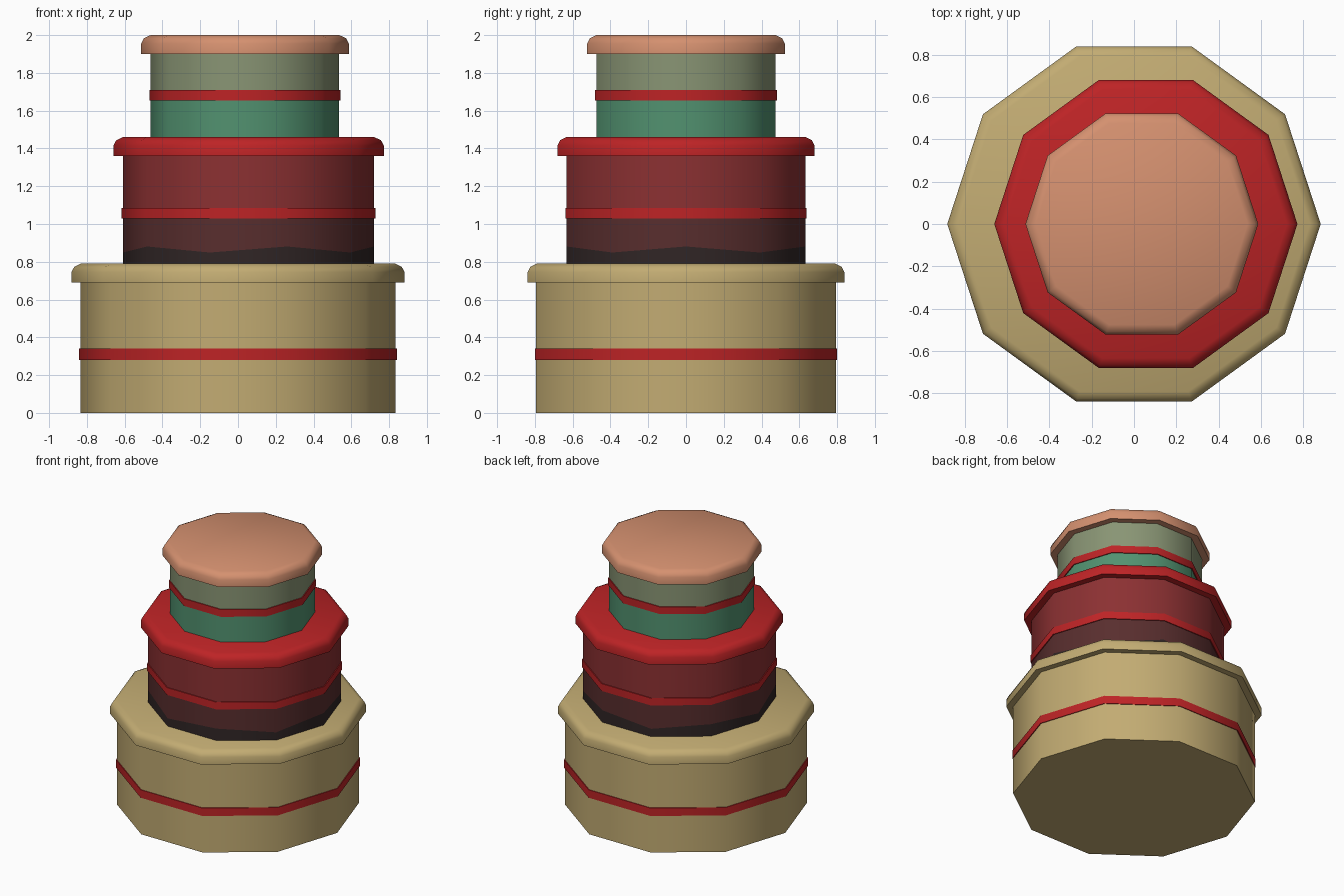
import bpy
import bmesh
import math

cube = bpy.data.objects.get("Cube")
if cube:
    bpy.data.objects.remove(cube, do_unlink=True)

SIDES = 10


def material(name, r, g, b):
    m = bpy.data.materials.new(name)
    m.use_nodes = True
    m.diffuse_color = (r, g, b, 1)
    bsdf = next(n for n in m.node_tree.nodes if n.type == "BSDF_PRINCIPLED")
    bsdf.inputs["Base Color"].default_value = (r, g, b, 1)
    return m


tan = material("tan", 0.54, 0.41, 0.17)
red = material("bright red", 0.51, 0.017, 0.019)
dark_red = material("dark red", 0.26, 0.03, 0.032)
maroon = material("maroon brown", 0.098, 0.027, 0.027)
charcoal = material("charcoal", 0.03, 0.019, 0.019)
salmon = material("salmon", 0.66, 0.28, 0.16)
sage = material("sage", 0.25, 0.30, 0.175)
green = material("green", 0.084, 0.287, 0.162)


def turned(name, cx, profile, mats):
    """Ten-sided solid from (radius, z, wave) rings, one material per strip."""
    bm = bmesh.new()
    rings = []
    for radius, z, wave in profile:
        ring = []
        for i in range(SIDES):
            a = math.tau * i / SIDES
            dz = wave if i % 2 == 0 else -wave
            ring.append(bm.verts.new((cx + radius * math.cos(a),
                                      radius * math.sin(a), z + dz)))
        rings.append(ring)
    for k, (low, high) in enumerate(zip(rings, rings[1:])):
        for i in range(SIDES):
            j = (i + 1) % SIDES
            face = bm.faces.new((low[i], low[j], high[j], high[i]))
            face.material_index = min(k, len(mats) - 1)
    bm.faces.new(rings[0][::-1])
    bm.faces.new(rings[-1]).material_index = len(mats) - 1
    me = bpy.data.meshes.new(name)
    bm.to_mesh(me)
    bm.free()
    for m in mats:
        me.materials.append(m)
    me.shade_smooth()
    me.set_sharp_from_angle(angle=math.radians(50))
    ob = bpy.data.objects.new(name, me)
    bpy.context.scene.collection.objects.link(ob)
    return ob


def lid(name, cx, r, z0, z1, mat):
    # Straight rim with a rounded upper edge
    turned(name, cx, [(r, z0, 0), (r, z1 - 0.045, 0),
                      (r - 0.015, z1 - 0.017, 0), (r - 0.05, z1, 0)], [mat])


def band(name, cx, r, z0, z1):
    turned(name, cx, [(r, z0, 0), (r, z1, 0)], [red])


# Bottom tier
turned("bottom_box", 0, [(0.835, 0, 0), (0.835, 0.7, 0)], [tan])
band("bottom_ribbon", 0, 0.841, 0.28, 0.34)
lid("bottom_lid", 0, 0.882, 0.69, 0.79, tan)

# Middle tier, with a wavy dark foot
MX = 0.056
turned("middle_box", MX, [(0.665, 0.785, 0), (0.665, 0.865, 0.016),
                          (0.665, 1.06, 0), (0.665, 1.37, 0)],
       [charcoal, maroon, dark_red])
band("middle_ribbon", MX, 0.672, 1.03, 1.085)
lid("middle_lid", MX, 0.716, 1.36, 1.46, red)

# Top tier
TX = 0.037
turned("top_box", TX, [(0.499, 1.455, 0), (0.499, 1.68, 0), (0.499, 1.91, 0)],
       [green, sage])
band("top_ribbon", TX, 0.506, 1.655, 1.71)
lid("top_lid", TX, 0.55, 1.9, 2.0, salmon)
